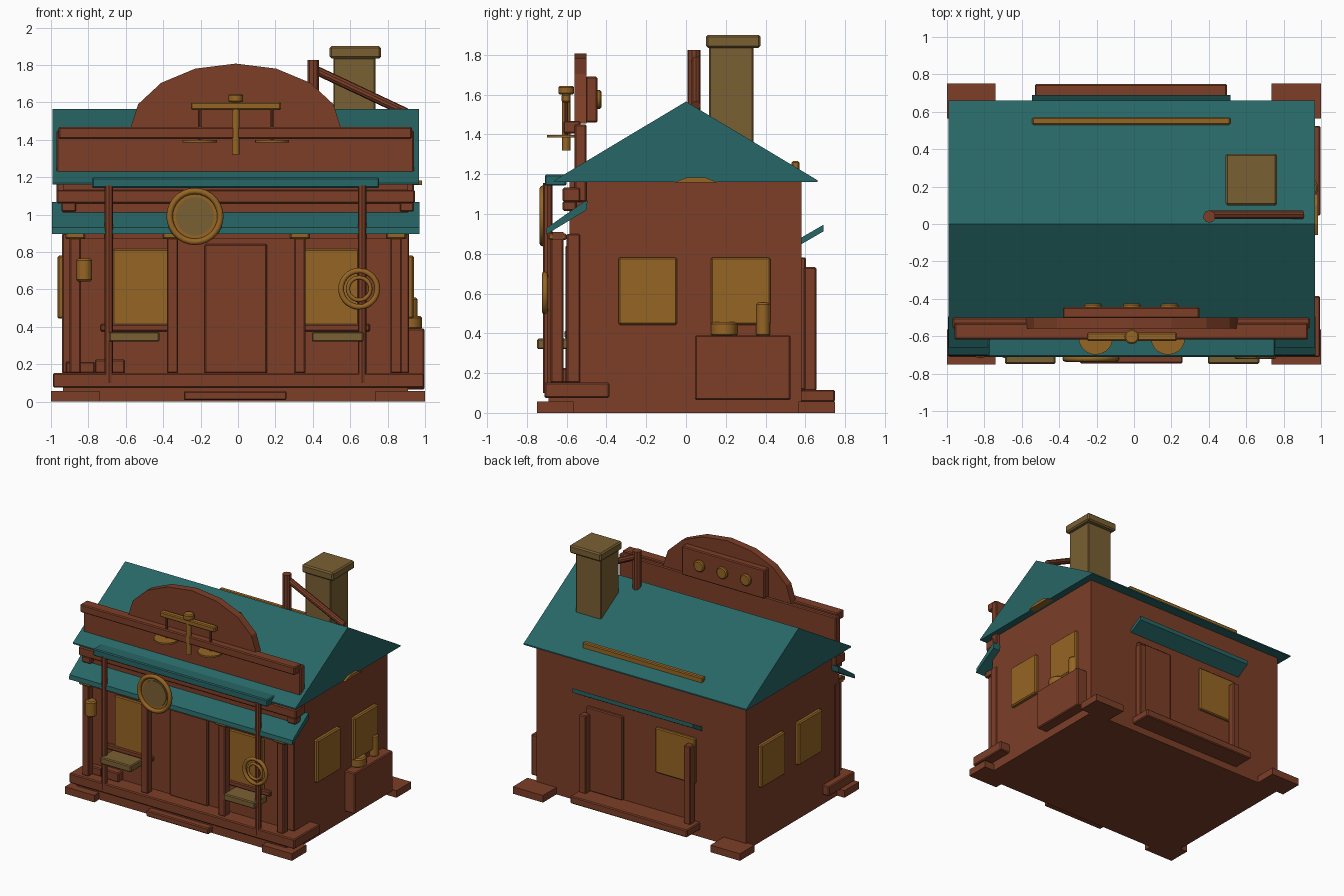
import bpy, bmesh, math
from mathutils import Vector

if "Cube" in bpy.data.objects:
    bpy.data.objects.remove(bpy.data.objects["Cube"])


def material(name, r, g, b):
    m = bpy.data.materials.new(name)
    lin = [((c / 255 + 0.055) / 1.055) ** 2.4 for c in (r, g, b)]
    m.diffuse_color = (*lin, 1)
    m.use_nodes = True
    m.node_tree.nodes["Principled BSDF"].inputs["Base Color"].default_value = m.diffuse_color
    return m


BROWN = material("red_brown_wood", 124, 62, 39)
TEAL = material("teal_roofing", 39, 102, 102)
AMBER = material("amber", 150, 101, 36)
TAN = material("tan_stone", 122, 96, 51)


def finish(ob, name, mat, bevel=0.0):
    ob.name = name
    ob.data.name = name
    ob.data.materials.append(mat)
    if bevel:
        mod = ob.modifiers.new("soft_edge", "BEVEL")
        mod.width = bevel
        mod.segments = 1
        mod.limit_method = "ANGLE"
    return ob


def box(name, mat, x0, x1, y0, y1, z0, z1, bevel=0.007):
    bpy.ops.mesh.primitive_cube_add(size=1, location=((x0 + x1) / 2, (y0 + y1) / 2, (z0 + z1) / 2))
    ob = bpy.context.object
    for v in ob.data.vertices:
        v.co = (v.co.x * (x1 - x0), v.co.y * (y1 - y0), v.co.z * (z1 - z0))
    return finish(ob, name, mat, bevel)


def rod(name, mat, a, b, r, sides=16, bevel=0.0):
    a, b = Vector(a), Vector(b)
    d = b - a
    bpy.ops.mesh.primitive_cylinder_add(vertices=sides, radius=r, depth=d.length, location=(a + b) / 2,
                                        rotation=d.to_track_quat("Z", "Y").to_euler())
    ob = bpy.context.object
    bpy.ops.object.shade_smooth_by_angle(angle=math.radians(35))
    return finish(ob, name, mat, bevel)


def ring(name, mat, loc, major, minor):
    bpy.ops.mesh.primitive_torus_add(major_radius=major, minor_radius=minor, major_segments=28,
                                     minor_segments=8, location=loc, rotation=(math.pi / 2, 0, 0))
    ob = bpy.context.object
    bpy.ops.object.shade_smooth_by_angle(angle=math.radians(50))
    return finish(ob, name, mat)


def prism(name, mat, profile, axis, lo, hi, bevel=0.0):
    """Extrude a profile: axis 'x' takes (y, z) points, axis 'y' takes (x, z) points."""
    bm = bmesh.new()
    place = (lambda p, t: (t, p[0], p[1])) if axis == "x" else (lambda p, t: (p[0], t, p[1]))
    face = bm.faces.new([bm.verts.new(place(p, lo)) for p in profile])
    ext = bmesh.ops.extrude_face_region(bm, geom=[face])
    move = Vector((hi - lo, 0, 0)) if axis == "x" else Vector((0, hi - lo, 0))
    bmesh.ops.translate(bm, vec=move, verts=[g for g in ext["geom"] if isinstance(g, bmesh.types.BMVert)])
    bmesh.ops.recalc_face_normals(bm, faces=bm.faces[:])
    me = bpy.data.meshes.new(name)
    bm.to_mesh(me)
    bm.free()
    ob = bpy.data.objects.new(name, me)
    bpy.context.collection.objects.link(ob)
    return finish(ob, name, mat, bevel)


CX = -0.012  # centre line of the building

# Walls, foundation and corner footings
box("walls", BROWN, -0.935, 0.91, -0.585, 0.58, 0, 1.17, 0)
box("front_foundation", BROWN, -0.935, 0.91, -0.69, -0.5, 0, 0.08, 0)
for x0, x1 in ((-1.0, -0.74), (0.735, 1.0)):
    for y0, y1 in ((-0.75, -0.565), (0.565, 0.75)):
        box("corner_footing", BROWN, x0, x1, y0, y1, 0, 0.056, 0)
for x0, x1 in ((-0.94, -0.87), (0.845, 0.915)):
    box("front_corner_board", BROWN, x0, x1, -0.6, -0.53, 0.15, 0.9)

# Gable roof with chimney and rear snow bar
prism("roof", TEAL, [(-0.66, 1.16), (0.66, 1.16), (0.66, 1.17), (0, 1.565), (-0.66, 1.17)], "x", -0.993, 0.968)
box("chimney_shaft", TAN, 0.51, 0.735, 0.115, 0.34, 1.3, 1.84)
box("chimney_cap", TAN, 0.49, 0.765, 0.1, 0.375, 1.835, 1.9, 0.01)
box("roof_bar", AMBER, -0.545, 0.515, 0.53, 0.57, 1.2, 1.265)
prism("gable_ornament", AMBER, [(-0.06, 1.158), (0.16, 1.158), (0.1, 1.182), (0, 1.182)], "x", 0.93, 0.985)

# Roof post with diagonal brace
rod("roof_post", BROWN, (0.403, 0.04, 1.48), (0.403, 0.04, 1.825), 0.033, 10)
rod("roof_brace", BROWN, (0.41, 0.05, 1.775), (0.9, 0.05, 1.545), 0.024, 10)

# False front: board, rails, arched crest and corbels
box("parapet_board", BROWN, -0.97, 0.94, -0.56, -0.5, 1.06, 1.45)
box("parapet_upper_rail", BROWN, -0.96, 0.93, -0.617, -0.53, 1.405, 1.468)
box("parapet_lower_rail", BROWN, -0.97, 0.945, -0.62, -0.53, 1.06, 1.132)
arch = [(CX + 0.565 * math.cos(i * math.pi / 8), 1.455 + 0.352 * math.sin(i * math.pi / 8)) for i in range(9)]
prism("parapet_arch", BROWN, arch, "y", -0.56, -0.5)
for x0, x1 in ((-0.945, -0.865), (0.865, 0.94)):
    box("parapet_corbel", BROWN, x0, x1, -0.62, -0.55, 1.015, 1.065)

# Panel with studs behind the arch
box("rear_panel", BROWN, -0.38, 0.35, -0.505, -0.445, 1.46, 1.69)
for x in (-0.22, CX, 0.19):
    rod("panel_stud", AMBER, (x, -0.46, 1.575), (x, -0.425, 1.575), 0.047, 12, 0.008)

# Balance scale on the crest
rod("scale_column", AMBER, (CX, -0.602, 1.32), (CX, -0.602, 1.6), 0.021, 12)
box("scale_beam", AMBER, -0.252, 0.23, -0.625, -0.58, 1.56, 1.602)
rod("scale_cap", AMBER, (CX, -0.602, 1.6), (CX, -0.602, 1.643), 0.04, 12, 0.007)
for x in (-0.205, 0.182):
    rod("scale_hanger", BROWN, (x, -0.602, 1.39), (x, -0.602, 1.565), 0.009, 8)
    rod("scale_pan", AMBER, (x, -0.607, 1.385), (x, -0.607, 1.398), 0.092, 20)

# Porch deck, step, posts and awning
box("porch_deck", BROWN, -0.99, 0.995, -0.712, -0.385, 0.075, 0.152)
box("front_step", BROWN, -0.29, 0.26, -0.745, -0.65, 0.008, 0.056)
prism("porch_awning", TEAL, [(-0.705, 0.895), (-0.5, 1.02), (-0.495, 1.068), (-0.515, 1.06), (-0.7, 0.93)],
      "x", -0.995, 0.97)
box("porch_beam", BROWN, -0.92, 0.9, -0.67, -0.615, 0.868, 0.91, 0)
for x in (-0.87, -0.35, 0.33, 0.845):
    box("porch_post", BROWN, x - 0.03, x + 0.03, -0.68, -0.617, 0.15, 0.875)
    box("post_capital", AMBER, x - 0.052, x + 0.052, -0.692, -0.6, 0.87, 0.902)
box("front_canopy_strip", TEAL, -0.78, 0.755, -0.71, -0.6, 1.142, 1.198)
for x in (-0.69, 0.664):
    rod("tall_pole", BROWN, (x, -0.695, 0.1), (x, -0.695, 1.155), 0.023, 8)

# Front door, windows, sills and planters
box("front_door", BROWN, -0.178, 0.155, -0.605, -0.57, 0.15, 0.842)
for w0, w1, s0, s1, p0, p1 in ((-0.67, -0.36, -0.735, -0.33, -0.69, -0.42), (0.34, 0.645, 0.305, 0.705, 0.395, 0.67)):
    box("front_window", AMBER, w0, w1, -0.6, -0.57, 0.4, 0.815)
    box("front_window_sill", BROWN, s0, s1, -0.61, -0.57, 0.375, 0.415)
    box("window_shelf", TAN, p0, p1, -0.748, -0.59, 0.32, 0.373)

# Round dial, rope coil, lantern and crates
rod("dial_back", AMBER, (-0.23, -0.69, 0.99), (-0.23, -0.715, 0.99), 0.13, 28)
rod("dial_face", TAN, (-0.23, -0.7, 0.99), (-0.23, -0.722, 0.99), 0.102, 28)
ring("dial_rim", AMBER, (-0.23, -0.72, 0.99), 0.136, 0.017)
ring("coil_outer", AMBER, (0.648, -0.708, 0.603), 0.097, 0.015)
ring("coil_inner", AMBER, (0.648, -0.712, 0.603), 0.06, 0.011)
rod("lantern", AMBER, (-0.822, -0.675, 0.642), (-0.822, -0.675, 0.765), 0.043, 14, 0.01)
box("low_crate", BROWN, -0.765, -0.605, -0.64, -0.57, 0.15, 0.225)
box("small_crate", BROWN, -0.92, -0.765, -0.63, -0.57, 0.15, 0.213)

# Side windows on both walls
for x0, x1 in ((-0.965, -0.92), (0.895, 0.94)):
    for y0, y1 in ((-0.34, -0.045), (0.125, 0.425)):
        box("side_window", AMBER, x0, x1, y0, y1, 0.443, 0.782, 0.009)

# Side trough with pot and bottle
box("side_trough", BROWN, 0.88, 0.997, 0.045, 0.525, 0.065, 0.39)
rod("side_pot", AMBER, (0.918, 0.192, 0.385), (0.918, 0.192, 0.458), 0.067, 14, 0.01)
rod("side_bottle", AMBER, (0.925, 0.387, 0.385), (0.925, 0.387, 0.556), 0.036, 12, 0.01)

# Rear porch: deck, door, window, posts and tilted awning
box("rear_deck", BROWN, -0.53, 0.497, 0.56, 0.748, 0.056, 0.116)
box("rear_door", BROWN, 0.14, 0.46, 0.57, 0.602, 0.116, 0.782)
box("rear_window", AMBER, -0.5, -0.15, 0.57, 0.602, 0.42, 0.778)
for x in (-0.465, 0.455):
    box("rear_post", BROWN, x - 0.03, x + 0.03, 0.593, 0.655, 0.11, 0.733)
prism("rear_awning", TEAL, [(0.575, 0.845), (0.69, 0.912), (0.69, 0.945), (0.595, 0.89), (0.575, 0.878)],
      "x", -0.545, 0.515)
